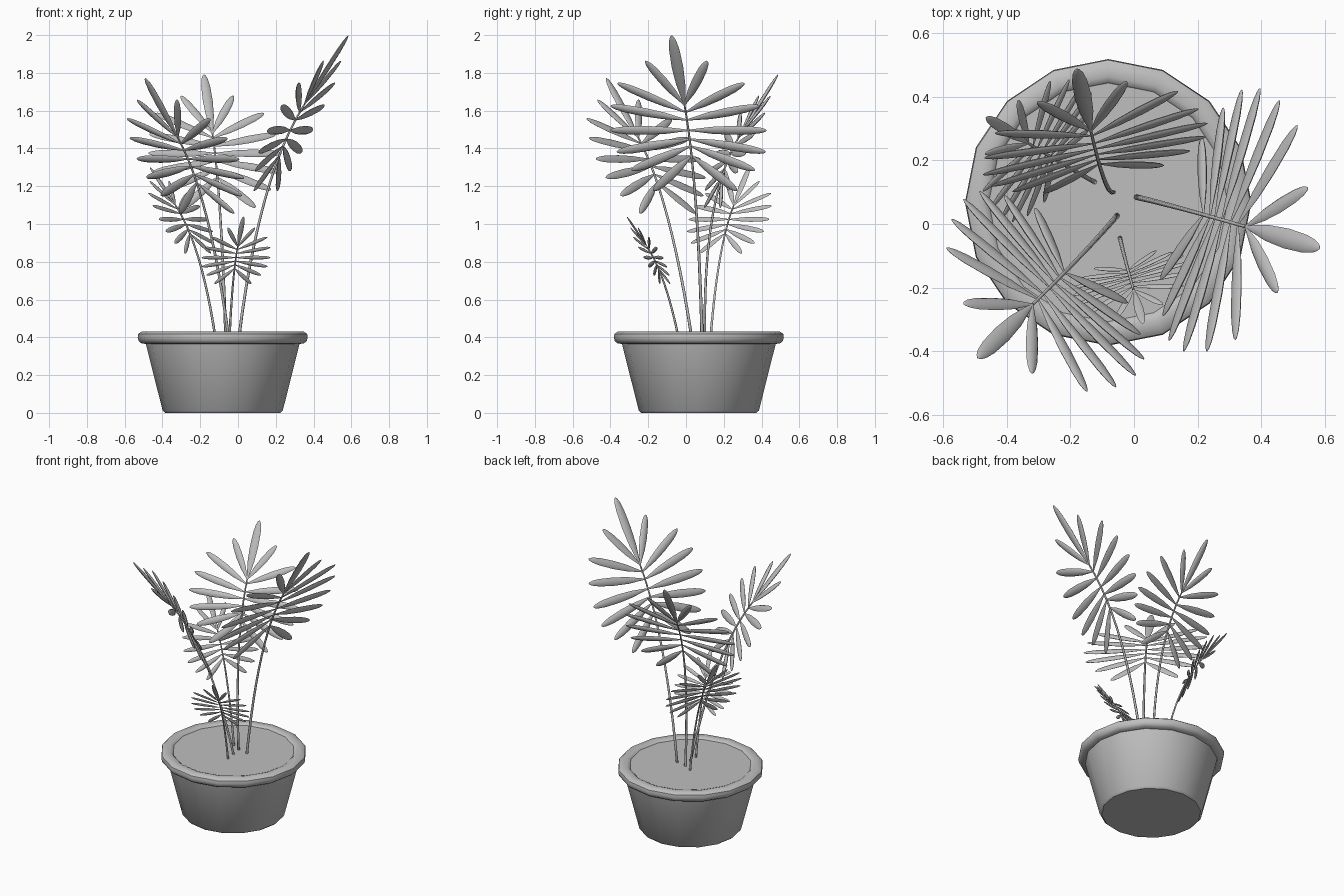
import bpy, bmesh, math
from mathutils import Vector

if "Cube" in bpy.data.objects:
    bpy.data.objects.remove(bpy.data.objects["Cube"])

grey = bpy.data.materials.new("plain grey")
grey.use_nodes = True
grey.diffuse_color = (0.52, 0.52, 0.52, 1)
grey.node_tree.nodes["Principled BSDF"].inputs["Base Color"].default_value = (0.52, 0.52, 0.52, 1)

POT_X, POT_Y = -0.081, 0.068


def finish(bm, name, angle=40):
    bmesh.ops.recalc_face_normals(bm, faces=bm.faces)
    mesh = bpy.data.meshes.new(name)
    bm.to_mesh(mesh)
    bm.free()
    mesh.materials.append(grey)
    obj = bpy.data.objects.new(name, mesh)
    bpy.context.collection.objects.link(obj)
    bpy.ops.object.select_all(action='DESELECT')
    obj.select_set(True)
    bpy.context.view_layer.objects.active = obj
    bpy.ops.object.shade_smooth_by_angle(angle=math.radians(angle))
    return obj


def loft(bm, rings):
    """Skin closed rings of points and cap both ends."""
    rows = [[bm.verts.new(p) for p in ring] for ring in rings]
    n = len(rows[0])
    for a, b in zip(rows, rows[1:]):
        for i in range(n):
            j = (i + 1) % n
            bm.faces.new((a[i], a[j], b[j], b[i]))
    bm.faces.new(rows[0])
    bm.faces.new(rows[-1])


def oval(centre, side, up, n):
    return [centre + side * math.cos(k * math.tau / n) + up * math.sin(k * math.tau / n)
            for k in range(n)]


def lathe(name, profile, n=16):
    bm = bmesh.new()
    loft(bm, [oval(Vector((POT_X, POT_Y, z)), Vector((r, 0, 0)), Vector((0, r, 0)), n)
              for r, z in profile])
    return finish(bm, name)


# Pot with a rounded rim, and the soil inside it
lathe("pot", [(0.305, 0), (0.318, 0.012), (0.407, 0.365), (0.43, 0.368), (0.445, 0.38),
              (0.45, 0.4), (0.447, 0.418), (0.43, 0.43), (0.395, 0.43), (0.38, 0.424),
              (0.37, 0.41), (0.368, 0.38)])
lathe("soil", [(0.366, 0.385), (0.375, 0.419)])

# Leaflet outline: position along the length, share of full width
OUTLINE = [(0, 0.15), (0.12, 0.4), (0.3, 0.8), (0.55, 1), (0.8, 0.9), (0.92, 0.65),
           (0.98, 0.35), (1, 0.1)]
# Leaflet pairs: attachment along the stem, tip along the stem, tip sideways
PAIRS = [(0.15, 0.43, 0.17), (0.11, 0.29, 0.35), (0.055, 0.14, 0.41), (0, 0, 0.43),
         (-0.05, -0.125, 0.41), (-0.1, -0.24, 0.34), (-0.15, -0.35, 0.23)]


def leaflet(bm, start, tip, normal, width, thick):
    along = tip - start
    side = along.cross(normal).normalized()
    loft(bm, [oval(start + along * t, side * width * w, normal * thick * w, 8)
              for t, w in OUTLINE])


def frond(name, base, heart, lean, size):
    """Curved stem to the heart of the fan, then paired leaflets and one at the tip."""
    base, heart = Vector(base), Vector(heart)
    axis = Vector(lean).normalized()
    across = axis.cross(Vector((0, 0, 1))).normalized()
    normal = across.cross(axis)
    end = heart + axis * 0.15 * size
    bend = end - axis * (end - base).length * 0.35

    def stem_point(t):
        return base * (1 - t) ** 2 + bend * 2 * t * (1 - t) + end * t * t

    # Stem
    bm = bmesh.new()
    rings = []
    for k in range(13):
        t = k / 12
        r = (0.009 - 0.004 * t) * (0.6 + 0.4 * size)
        rings.append(oval(stem_point(t), across * r, normal * r, 6))
    loft(bm, rings)
    finish(bm, name + "_stem", 70)

    # Leaflets, following the local direction of the stem
    bm = bmesh.new()
    leaflet(bm, end, heart + axis * 0.59 * size, normal, 0.032 * size, 0.011 * size)
    steps = [k / 80 for k in range(81)]
    for root, out, wide in PAIRS:
        target = heart + axis * root * size
        t = min(steps, key=lambda s: abs((stem_point(s) - target).dot(axis)))
        start = stem_point(t)
        tangent = ((bend - base) * (1 - t) + (end - bend) * t).normalized()
        for s in (-1, 1):
            tip = start + tangent * (out - root) * size + across * wide * s * size
            leaflet(bm, start, tip, across.cross(tangent), 0.026 * size, 0.01 * size)
    finish(bm, name + "_leaflets", 70)


frond("tall_left_frond", (0.005, 0.085, 0.4), (0.27, 0.015, 1.505), (0.535, -0.155, 0.84), 1)
frond("front_right_frond", (-0.05, 0.03, 0.4), (-0.26, -0.195, 1.35), (-0.23, -0.225, 0.42), 0.9)
frond("back_frond", (-0.065, 0.1, 0.4), (-0.12, 0.225, 1.375), (-0.06, 0.262, 0.416), 0.84)
frond("back_right_frond", (-0.12, 0.13, 0.4), (-0.285, 0.225, 1.03), (-0.18, 0.11, 0.27), 0.58)
frond("small_front_frond", (-0.045, -0.04, 0.4), (-0.012, -0.17, 0.825), (0.04, -0.14, 0.21), 0.44)
